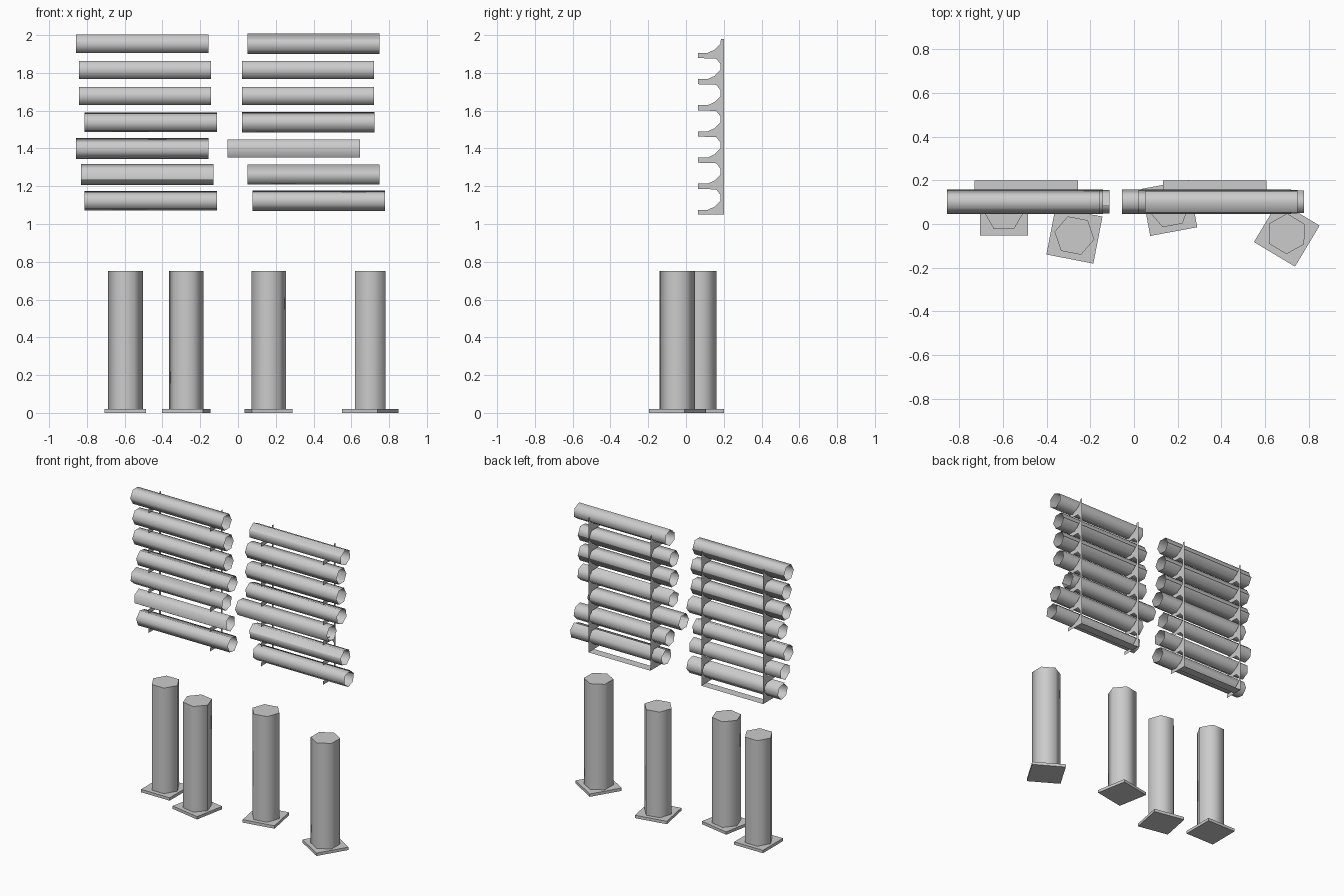
import bpy, bmesh
from math import sin, cos, radians

if "Cube" in bpy.data.objects:
    bpy.data.objects.remove(bpy.data.objects["Cube"])

ARM_Z, PITCH, ROWS = 1.075, 0.1385, 7


def make(name, verts, faces, smooth=()):
    me = bpy.data.meshes.new(name)
    me.from_pydata(verts, [], faces)
    for i in smooth:
        me.polygons[i].use_smooth = True
    ob = bpy.data.objects.new(name, me)
    bpy.context.collection.objects.link(ob)
    return ob


def prism(name, n, r, z0, z1, x, y, rot):
    """Upright n-sided prism; many-sided ones get smooth sides and flat caps."""
    ang = [radians(rot + 360 * i / n) for i in range(n)]
    verts = [(x + r * cos(a), y + r * sin(a), z) for z in (z0, z1) for a in ang]
    faces = [(i, (i + 1) % n, n + (i + 1) % n, n + i) for i in range(n)]
    faces += [tuple(range(n))[::-1], tuple(range(n, 2 * n))]
    return make(name, verts, faces, range(n) if n > 4 else ())


def rolled_tube(name, x0, z, seam):
    """Thin open-ended six-sided roll with a short overlapping flap."""
    n = 8
    verts = []
    for i in range(n):
        a = radians(seam + 60 * i)
        r = 0.0555 if i < 6 else 0.0505
        p = (0.102 - r * cos(a), z + r * sin(a))
        verts += [(x0, *p), (x0 + 0.7, *p)]
    faces = [(2 * i, 2 * i + 1, 2 * i + 3, 2 * i + 2) for i in range(n - 1)]
    return make(name, verts, faces, range(n - 1))


# flat side brackets: spine with a row of rounded cradles
profile = [(0.2, 1.05), (0.063, 1.05)]
for k in range(ROWS):
    b = ARM_Z + k * PITCH
    profile += [(0.063, b), (0.115, b), (0.152, b + 0.017), (0.182, b + 0.048)]
    if k < ROWS - 1:
        profile += [(0.182, b + 0.08), (0.16, b + 0.108), (0.063, b + 0.111)]
profile += [(0.185, 1.98), (0.2, 1.98)]

for side, xs in (("left", (-0.73, -0.257)), ("right", (0.132, 0.607))):
    for j, x in enumerate(xs):
        make(f"{side}_rack_bracket_{j}", [(x, y, z) for y, z in profile],
             [tuple(range(len(profile)))])
    # bottom strip joining the two brackets
    a, b = xs
    make(f"{side}_rack_strip",
         [(a, 0.14, 1.05), (b, 0.14, 1.05), (b, 0.2, 1.05), (a, 0.2, 1.05)],
         [(0, 1, 2, 3)])

# rolled tubes, top to bottom: (left end x, seam angle)
tubes = {
    "left": [(-0.857, 180), (-0.842, 180), (-0.842, 180), (-0.812, 70),
             (-0.857, 40), (-0.83, -30), (-0.812, 70)],
    "right": [(0.05, 25), (0.02, 180), (0.02, 180), (0.022, 80),
              (-0.055, -60), (0.05, 15), (0.078, 100)],
}
for side, rows in tubes.items():
    for i, (x, seam) in enumerate(rows):
        rolled_tube(f"{side}_tube_{i}", x,
                    ARM_Z + 0.048 + (ROWS - 1 - i) * PITCH, seam)

# hexagonal posts on square base plates
posts = [(-0.596, 0.058, 0), (-0.273, -0.053, -11),
         (0.162, 0.073, 10.5), (0.70, -0.045, -31)]
for i, (x, y, rot) in enumerate(posts):
    prism(f"post_base_{i}", 4, 0.155, 0, 0.02, x, y, rot + 45)
    prism(f"post_{i}", 6, 0.093, 0.02, 0.75, x, y, rot)
